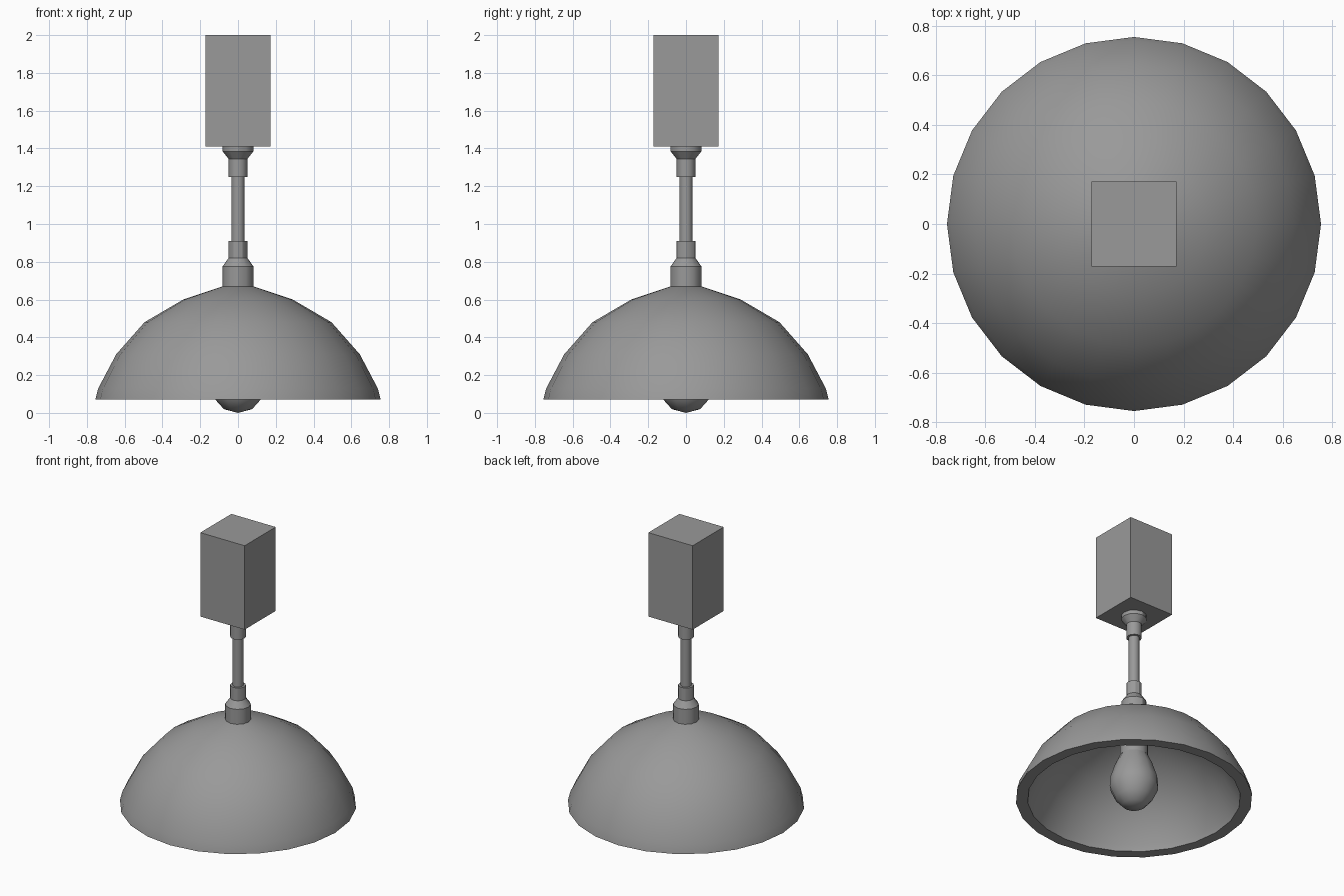
import bpy, bmesh, math

if "Cube" in bpy.data.objects:
    bpy.data.objects.remove(bpy.data.objects["Cube"])

# Dark grey used on every part
grey = bpy.data.materials.new("dark_grey")
grey.diffuse_color = (0.32, 0.32, 0.32, 1)
grey.use_nodes = True
grey.node_tree.nodes["Principled BSDF"].inputs["Base Color"].default_value = grey.diffuse_color


def lathe(name, profile, sides, angle=40):
    """Revolve (radius, z) points around z; zero-radius points become poles."""
    bm = bmesh.new()
    rings = []
    for r, z in profile:
        if r == 0:
            rings.append([bm.verts.new((0, 0, z))] * sides)
        else:
            rings.append([bm.verts.new((r * math.cos(2 * math.pi * i / sides),
                                        r * math.sin(2 * math.pi * i / sides), z))
                          for i in range(sides)])
    for a, b in zip(rings, rings[1:]):
        for i in range(sides):
            j = (i + 1) % sides
            quad = list(dict.fromkeys((a[i], a[j], b[j], b[i])))
            bm.faces.new(quad)
    bmesh.ops.recalc_face_normals(bm, faces=bm.faces[:])
    mesh = bpy.data.meshes.new(name)
    bm.to_mesh(mesh)
    bm.free()
    mesh.materials.append(grey)
    obj = bpy.data.objects.new(name, mesh)
    bpy.context.collection.objects.link(obj)
    bpy.ops.object.select_all(action='DESELECT')
    obj.select_set(True)
    bpy.context.view_layer.objects.active = obj
    bpy.ops.object.shade_smooth_by_angle(angle=math.radians(angle))
    return obj


# Ceiling mount block
bpy.ops.mesh.primitive_cube_add(size=1, location=(0, 0, 1.705))
mount = bpy.context.object
mount.name = "ceiling_mount"
mount.scale = (0.345, 0.345, 0.59)
mount.data.materials.append(grey)

# Thick domed shade, outer skin down to the rim and back up inside
lathe("lamp_shade", [(0, 0.675), (0.08, 0.67), (0.29, 0.60), (0.495, 0.48),
                     (0.645, 0.31), (0.74, 0.13), (0.755, 0.07),
                     (0.68, 0.07), (0.67, 0.11), (0.585, 0.27),
                     (0.45, 0.425), (0.26, 0.535), (0.07, 0.60), (0, 0.60)], 24)

# Hanging rod with stepped collars at both ends
lathe("rod", [(0, 0.88), (0.035, 0.88), (0.035, 1.28), (0, 1.28)], 12)
lathe("lower_collar", [(0, 0.66), (0.082, 0.66), (0.082, 0.775), (0.05, 0.82),
                       (0.05, 0.91), (0, 0.91)], 12, 30)
lathe("upper_collar", [(0, 1.25), (0.05, 1.25), (0.05, 1.345), (0.082, 1.385),
                       (0.082, 1.41), (0, 1.41)], 12, 30)

# Bulb and its socket under the dome
lathe("socket", [(0, 0.38), (0.09, 0.38), (0.09, 0.62), (0, 0.62)], 12)
lathe("bulb", [(0, 0), (0.075, 0.02), (0.12, 0.07), (0.157, 0.15), (0.155, 0.21),
               (0.122, 0.31), (0.085, 0.39), (0, 0.39)], 12, 50)
